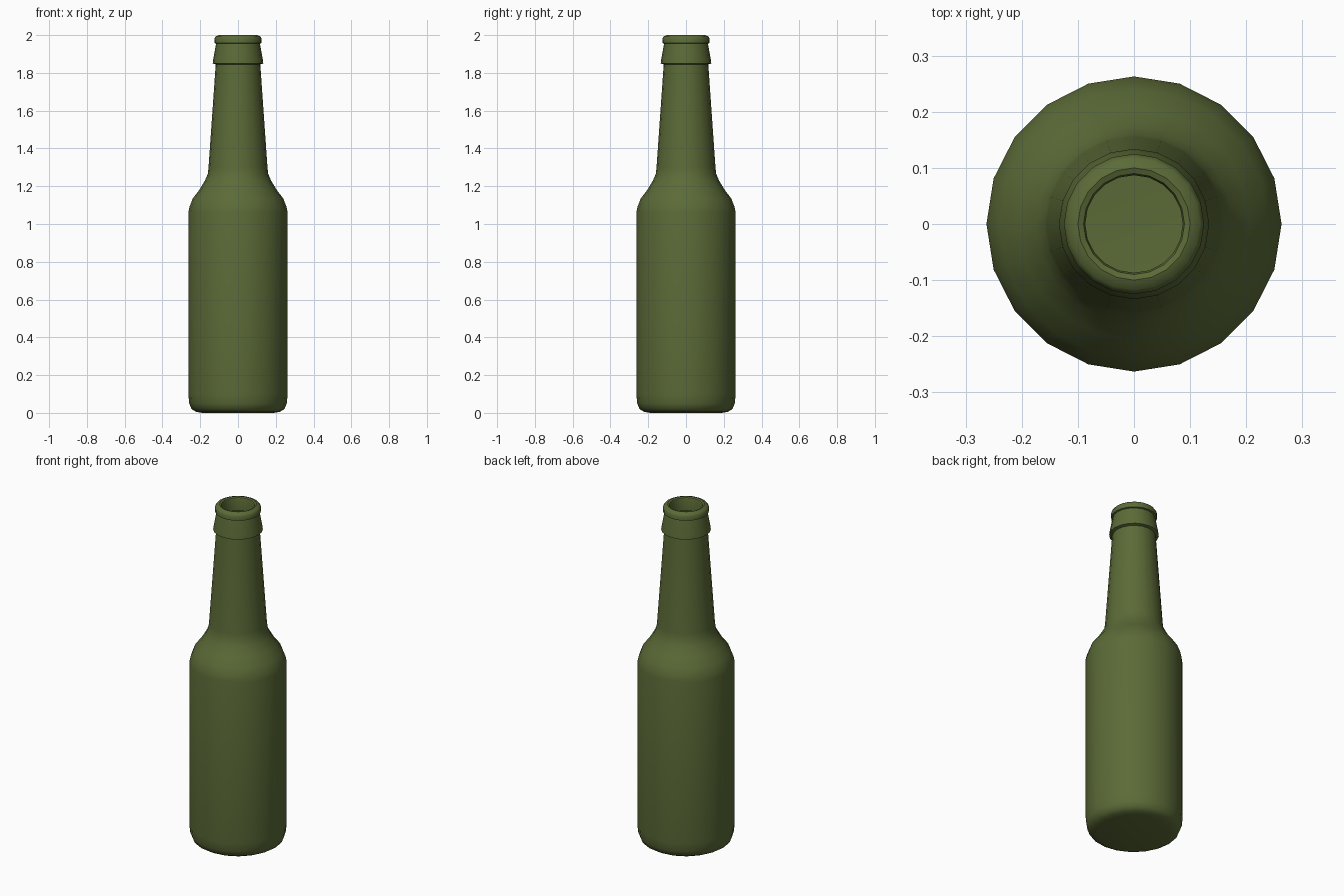
import bpy, bmesh, math

if "Cube" in bpy.data.objects:
    bpy.data.objects.remove(bpy.data.objects["Cube"])

SIDES = 20

# Radius / height outline, from the base centre up and over the lip
PROFILE = [
    (0.19, 0.0), (0.222, 0.006), (0.246, 0.02), (0.258, 0.05), (0.263, 0.10),
    (0.263, 1.06),                                                  # body
    (0.257, 1.09), (0.240, 1.135), (0.205, 1.18), (0.175, 1.23),    # shoulder
    (0.160, 1.265), (0.156, 1.30), (0.118, 1.845),                  # neck
    (0.134, 1.85), (0.132, 1.868), (0.116, 1.955),                  # collar
    (0.124, 1.958), (0.125, 1.982), (0.117, 1.994), (0.100, 2.0),   # lip
    (0.090, 1.996), (0.087, 1.987), (0.087, 1.92),                  # mouth
]

# Lathe the outline into rings and bridge them
bm = bmesh.new()
rings = []
for r, z in PROFILE:
    rings.append([bm.verts.new((r * math.cos(2 * math.pi * i / SIDES),
                                r * math.sin(2 * math.pi * i / SIDES), z))
                  for i in range(SIDES)])
for low, high in zip(rings, rings[1:]):
    for i in range(SIDES):
        j = (i + 1) % SIDES
        bm.faces.new((low[i], low[j], high[j], high[i]))
bm.faces.new(rings[0][::-1])                                        # base

mesh = bpy.data.meshes.new("bottle")
bm.to_mesh(mesh)
bm.free()
bottle = bpy.data.objects.new("bottle", mesh)
bpy.context.collection.objects.link(bottle)

# Green glass colour
glass = bpy.data.materials.new("green_glass")
glass.diffuse_color = (0.105, 0.145, 0.038, 1)
glass.use_nodes = True
glass.node_tree.nodes["Principled BSDF"].inputs["Base Color"].default_value = glass.diffuse_color
mesh.materials.append(glass)

# Smooth shading with crisp collar edges
bpy.context.view_layer.objects.active = bottle
bottle.select_set(True)
bpy.ops.object.shade_smooth_by_angle(angle=math.radians(40))
